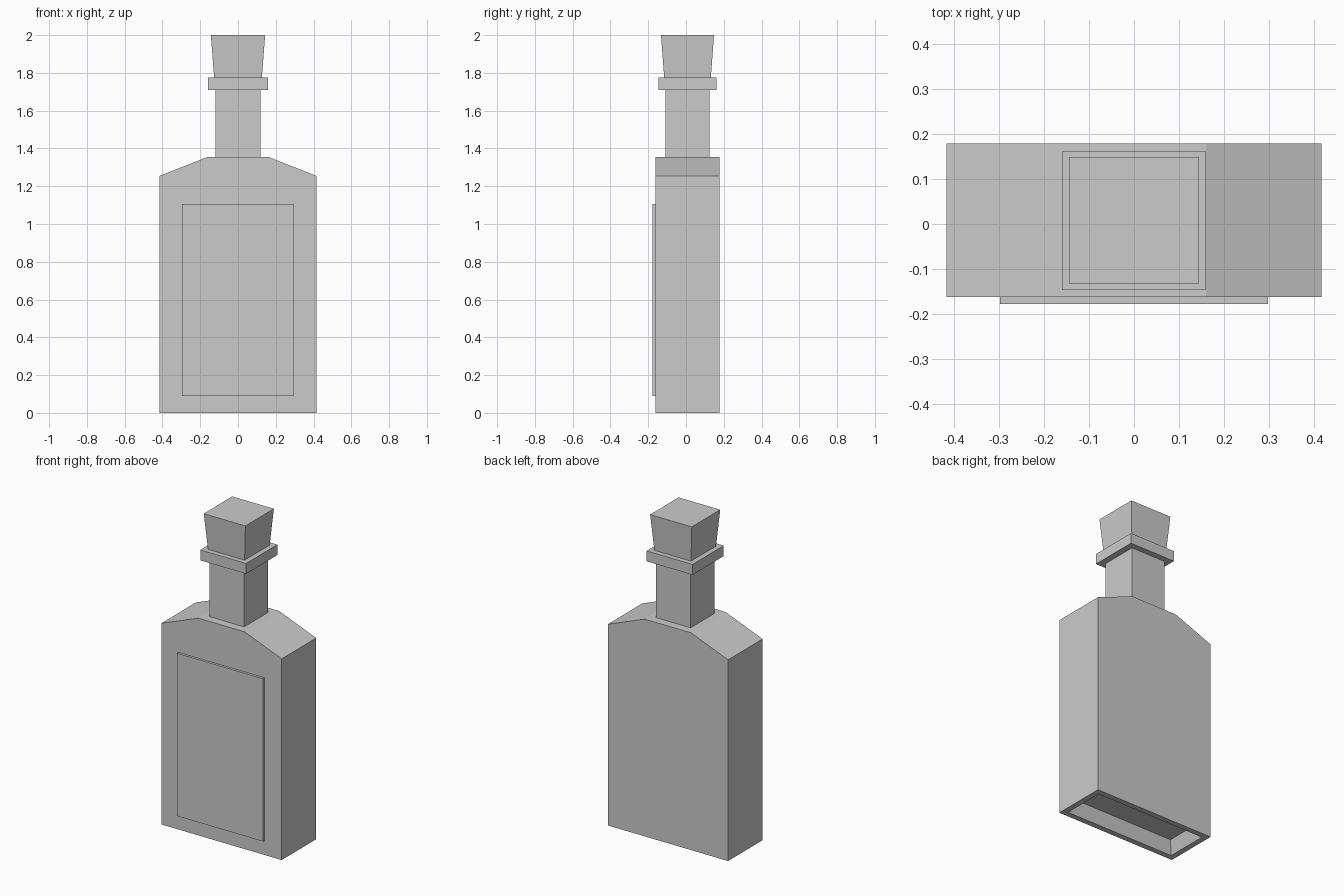
import bpy, bmesh
from mathutils import Vector

if "Cube" in bpy.data.objects:
    bpy.data.objects.remove(bpy.data.objects["Cube"])

CY = 0.008  # depth centre of the bottle


def finish(name, bm):
    bmesh.ops.recalc_face_normals(bm, faces=bm.faces)
    mesh = bpy.data.meshes.new(name)
    bm.to_mesh(mesh)
    bm.free()
    obj = bpy.data.objects.new(name, mesh)
    bpy.context.collection.objects.link(obj)
    return obj


def block(name, half_x, half_y, z0, z1, y=CY, top_scale=1.0):
    """Box between two heights, optionally flared at the top."""
    bm = bmesh.new()
    bmesh.ops.create_cube(bm, size=2)
    for v in bm.verts:
        up = v.co.z > 0
        s = top_scale if up else 1.0
        v.co = (v.co.x * half_x * s, y + v.co.y * half_y * s, z1 if up else z0)
    return finish(name, bm)


# Body: shouldered front profile extruded backwards
bm = bmesh.new()
profile = [(-0.415, 0), (0.415, 0), (0.415, 1.255), (0.16, 1.355),
           (-0.16, 1.355), (-0.415, 1.255)]
front = bm.faces.new([bm.verts.new((x, CY - 0.17, z)) for x, z in profile])
ext = bmesh.ops.extrude_face_region(bm, geom=[front])
bmesh.ops.translate(bm, vec=(0, 0.34, 0),
                    verts=[g for g in ext["geom"] if isinstance(g, bmesh.types.BMVert)])
bmesh.ops.recalc_face_normals(bm, faces=bm.faces)

# Base: flat rim around a recess with sloping walls
base = min(bm.faces, key=lambda f: f.calc_center_median().z)
bmesh.ops.inset_region(bm, faces=[base], thickness=0.05)
bmesh.ops.inset_region(bm, faces=[base], thickness=0.04)
bmesh.ops.translate(bm, vec=Vector((0, 0, 0.08)), verts=base.verts)
finish("bottle_body", bm)

# Raised label panel on the front
block("front_label", 0.297, 0.01, 0.09, 1.105, y=-0.167)

# Neck, collar and flared stopper
block("neck", 0.119, 0.117, 1.35, 1.715)
block("collar", 0.158, 0.154, 1.71, 1.775)
block("stopper", 0.126, 0.123, 1.77, 2.0, top_scale=1.14)
